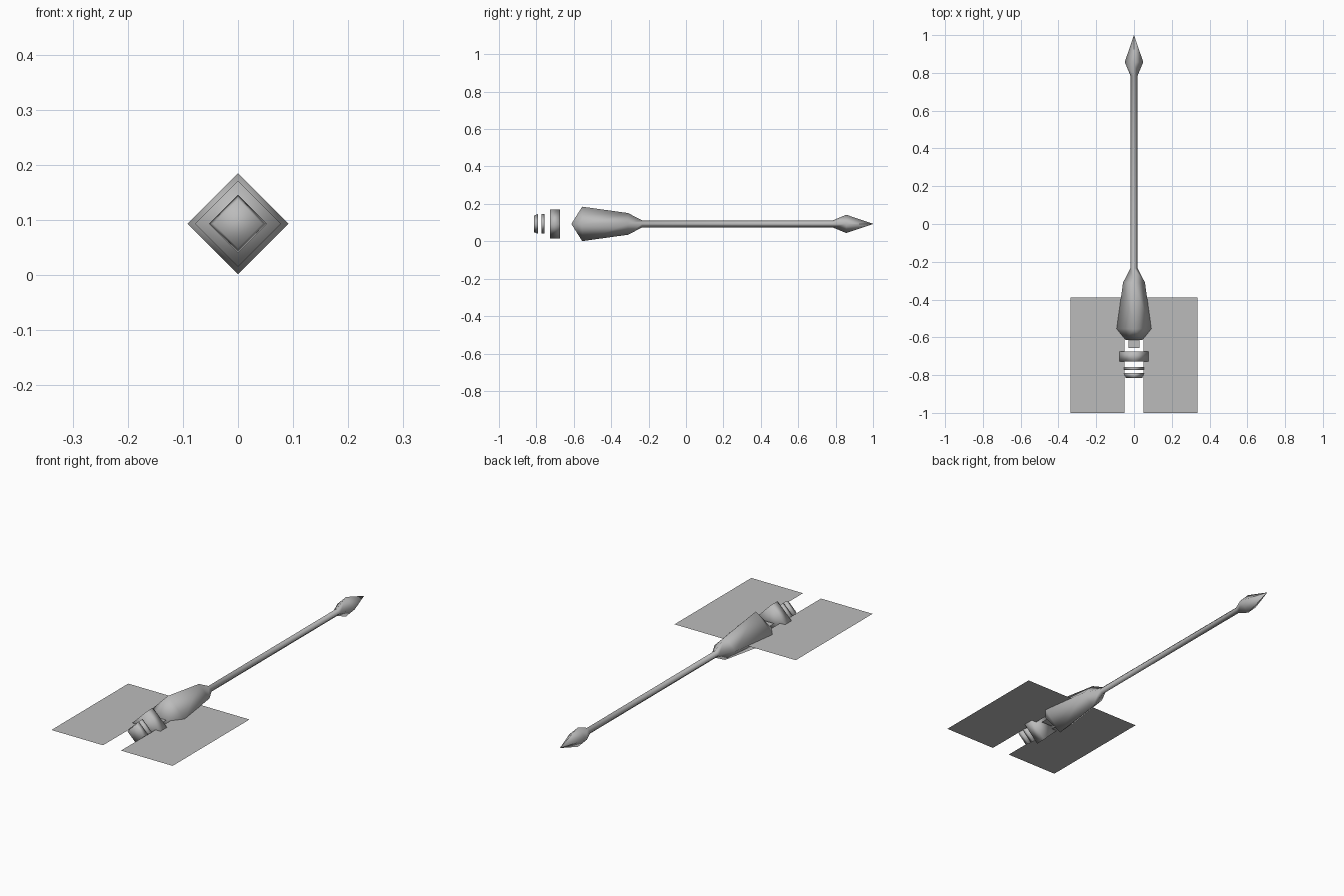
import bpy, bmesh, math

cube = bpy.data.objects.get("Cube")
if cube:
    bpy.data.objects.remove(cube, do_unlink=True)

CZ = 0.093  # height of the long axis

grey = bpy.data.materials.new("plain grey")
grey.use_nodes = True
COLOUR = (0.5, 0.5, 0.5, 1)
grey.diffuse_color = COLOUR
grey.node_tree.nodes["Principled BSDF"].inputs["Base Color"].default_value = COLOUR


def finish(bm, name, smooth=True):
    bmesh.ops.recalc_face_normals(bm, faces=bm.faces[:])
    me = bpy.data.meshes.new(name)
    bm.to_mesh(me)
    bm.free()
    me.materials.append(grey)
    for p in me.polygons:
        p.use_smooth = smooth
    ob = bpy.data.objects.new(name, me)
    bpy.context.collection.objects.link(ob)
    return ob


def diamond_loft(name, profile, wedge=None):
    """Square section turned on its corner, lofted along y through (y, radius)."""
    bm = bmesh.new()
    rings = []
    for y, r in profile:
        rings.append([bm.verts.new((r * math.cos(a), y, CZ + r * math.sin(a)))
                      for a in (i * math.pi / 2 for i in range(4))])
    for a, b in zip(rings, rings[1:]):
        for i in range(4):
            j = (i + 1) % 4
            bm.faces.new((a[i], a[j], b[j], b[i]))
    if wedge:  # rear closes in a short horizontal edge
        y, w = wedge
        right, top, left, bottom = rings[0]
        er, el = bm.verts.new((w, y, CZ)), bm.verts.new((-w, y, CZ))
        for tip in (top, bottom):
            bm.faces.new((tip, er, el))
            bm.faces.new((tip, right, er))
            bm.faces.new((tip, left, el))
    else:
        bm.faces.new(rings[0])
    bm.faces.new(rings[-1])
    bmesh.ops.remove_doubles(bm, verts=bm.verts[:], dist=1e-5)
    return finish(bm, name)


def plate(name, x0, x1, y0, y1):
    bm = bmesh.new()
    bm.faces.new([bm.verts.new((x, y, CZ)) for x, y in
                  ((x0, y0), (x1, y0), (x1, y1), (x0, y1))])
    ob = finish(bm, name, False)
    if ob.data.polygons[0].normal.z < 0:
        ob.data.flip_normals()
    return ob


# Main body, shaft and pointed head in one continuous loft
diamond_loft("body_and_shaft", [(-0.555, 0.092), (-0.31, 0.058), (-0.235, 0.019),
                                (0.785, 0.019), (0.857, 0.049), (1.0, 0.0005)],
             wedge=(-0.613, 0.045))

# Separate tail blocks
diamond_loft("tail_collar", [(-0.727, 0.078), (-0.675, 0.078)])
diamond_loft("tail_ring", [(-0.773, 0.052), (-0.757, 0.052)])
diamond_loft("tail_cap", [(-0.814, 0.044), (-0.79, 0.053)])

# Thin flat panels at axis height
for side, s in (("left", 1), ("right", -1)):
    xs = sorted((s * 0.05, s * 0.337))
    plate(side + "_panel", *xs, -1.0, -0.39)
plate("tail_tongue", -0.03, 0.03, -0.657, -0.6)
